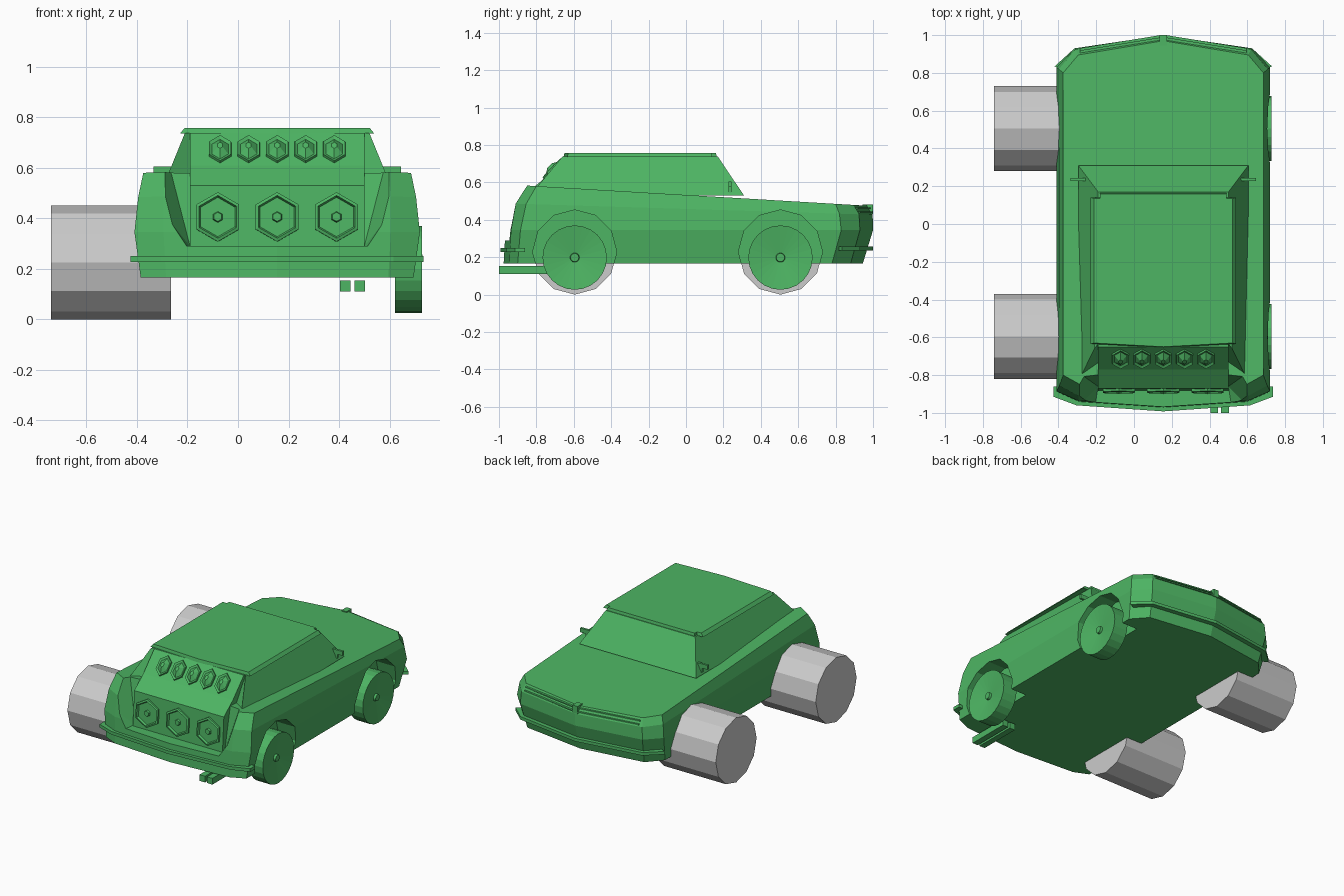
import bpy, bmesh, math
from mathutils import Vector

if "Cube" in bpy.data.objects:
    bpy.data.objects.remove(bpy.data.objects["Cube"])

CX = 0.155  # centre line of the car


def material(name, rgb):
    m = bpy.data.materials.new(name)
    m.diffuse_color = (*rgb, 1)
    m.use_nodes = True
    m.node_tree.nodes["Principled BSDF"].inputs["Base Color"].default_value = m.diffuse_color
    return m


GREEN = material("green", (0.075, 0.46, 0.125))
GREY = material("light grey", (0.6, 0.6, 0.6))


def finish(name, bm, mat=GREEN, loc=(0, 0, 0), rot=(0, 0, 0), scale=(1, 1, 1)):
    bmesh.ops.remove_doubles(bm, verts=bm.verts, dist=1e-5)
    bmesh.ops.recalc_face_normals(bm, faces=bm.faces)
    me = bpy.data.meshes.new(name)
    bm.to_mesh(me)
    bm.free()
    me.materials.append(mat)
    ob = bpy.data.objects.new(name, me)
    ob.location = (CX + loc[0], loc[1], loc[2])
    ob.rotation_euler = rot
    ob.scale = scale
    bpy.context.collection.objects.link(ob)
    return ob


def loft(name, rings, mat=GREEN, **kw):
    """Join closed rings of points and cap both ends."""
    bm = bmesh.new()
    vs = [[bm.verts.new(p) for p in r] for r in rings]
    n = len(vs[0])
    for a, b in zip(vs, vs[1:]):
        for i in range(n):
            j = (i + 1) % n
            bm.faces.new((a[i], a[j], b[j], b[i]))
    bm.faces.new(vs[0])
    bm.faces.new(vs[-1])
    return finish(name, bm, mat, **kw)


def both(half):
    """Mirror a half outline (first and last point on the centre line)."""
    return half + [(-x, y) for x, y in half[-2:0:-1]]


def ring(half, z):
    return [(x, y, z(y) if callable(z) else z) for x, y in both(half)]


def prism(name, pts, lo, hi, axis='z', **kw):
    put = (lambda p, h: (p[0], p[1], h)) if axis == 'z' else (lambda p, h: (h, p[0], p[1]))
    return loft(name, [[put(p, h) for p in pts] for h in (lo, hi)], **kw)


def box(name, x0, x1, y0, y1, z0, z1):
    return prism(name, [(x0, y0), (x1, y0), (x1, y1), (x0, y1)], z0, z1)


def lathe(name, profile, n, mat=GREEN, **kw):
    """Turn (radius, height) points about local z."""
    off = math.pi / 6
    rings = [[(max(r, 1e-3) * math.cos(off + k * math.tau / n),
               max(r, 1e-3) * math.sin(off + k * math.tau / n), h) for k in range(n)]
             for r, h in profile]
    return loft(name, rings, mat, **kw)


def cut(ob, cutter):
    m = ob.modifiers.new("cut", 'BOOLEAN')
    m.operation = 'DIFFERENCE'
    m.solver = 'EXACT'
    m.object = cutter
    bpy.context.view_layer.objects.active = ob
    bpy.ops.object.modifier_apply(modifier=m.name)
    bpy.data.objects.remove(cutter)


# Main body: outlines stacked from sill to sloping deck
body = loft("body", [
    ring([(0, .945), (.45, .88), (.54, .78), (.54, -.90), (.44, -.945), (0, -.975)], .165),
    ring([(0, 1.0), (.47, .93), (.565, .83), (.565, -.885), (.45, -.935), (0, -.965)], .345),
    ring([(0, .998), (.465, .925), (.553, .82), (.55, -.855), (.45, -.91), (0, -.935)],
         lambda y: .458 - .031 * y),
    ring([(0, .97), (.45, .895), (.53, .80), (.53, -.80), (.44, -.85), (0, -.86)],
         lambda y: .5326 - .0593 * y)])

# Flared recess in the tail
bm = bmesh.new()
for x, y, z in [(.345, -.86, .29), (.345, -.85, .54), (.345, -.79, .62), (.37, -1.02, .29),
                (.47, -1.02, .44), (.50, -1.02, .48), (.50, -1.02, .65), (.43, -.80, .62)]:
    for s in (1, -1):
        bm.verts.new((s * x, y, z))
bmesh.ops.convex_hull(bm, input=bm.verts)
cut(body, finish("tail_cutter", bm))

# Wheel arches, wheels, and the loose grey cylinders opposite
for label, y in (("front", -.595), ("back", .505)):
    arch = [(.225, 0), (.225, .475)]
    turn = (0, math.pi / 2, 0)
    cut(body, lathe("arch_cutter", arch, 12, loc=(.42, y, .228), rot=turn))
    lathe(label + "_wheel", [(0, 0), (.172, 0), (.172, .106), (.025, .085), (.022, .1), (0, .1)],
          24, loc=(.467, y, .198), rot=turn)
    lathe(label + "_cylinder", arch, 12, GREY, loc=(-.895, y, .225), rot=turn)

# Cabin with rear corner fins, and the overhanging roof
loft("cabin", [
    ring([(0, .31), (.45, .31), (.45, -.835), (.345, -.76), (0, -.76)], .53),
    ring([(0, .17), (.345, .17), (.365, -.66), (.335, -.62), (0, -.62)], .738)])
loft("roof", [
    ring([(0, .165), (.335, .165), (.335, .14), (.385, .14), (.385, -.635), (0, -.655)], .735),
    ring([(0, .16), (.335, .16), (.335, .135), (.367, .135), (.367, -.63), (0, -.65)], .757)])

# Tail panel, shelf and rear window in one profile
prism("tail_panel", [(-.885, .288), (-.87, .53), (-.77, .61), (-.65, .737), (-.5, .737), (-.5, .288)],
      -.345, .345, 'x')

# Hexagonal lamps: three large below, five small on the window
for i in (-1, 0, 1):
    lathe("tail_lamp", [(0, -.01), (.098, -.01), (.098, .012), (.085, .016), (.078, .003),
                        (.022, .003), (.018, .014), (0, .014)], 6,
          loc=(i * .235, -.878, .405), rot=(math.radians(86.5), 0, 0))
for i in range(-2, 3):
    lathe("window_lamp", [(0, -.01), (.053, -.01), (.05, .01), (.038, .003), (.012, .025), (0, .025)],
          6, loc=(i * .113, -.712, .672), rot=(math.radians(46.5), 0, 0), scale=(1, 1.4, 1))

# Bumper strips at both ends
prism("back_bumper", both([(0, 1.0), (.47, .93), (.575, .835), (.5, .80), (0, .85)]), .235, .256)
prism("front_bumper", both([(0, -.992), (.46, -.96), (.58, -.915), (.58, -.86), (.5, -.86), (0, -.90)]),
      .228, .25)

# Grille bars and centre nub on the nose
for s in (1, -1):
    for z in (.437, .458):
        d = .012 if z > .44 else 0
        prism("grille_bar", [(s * .02, .999 - d), (s * .44, .931 - d), (s * .44, .86), (s * .02, .92)],
              z, z + .008)
    # Side mirrors
    box("mirror", *sorted((s * .40, s * .49)), .228, .243, .575, .605)
    box("mirror_arm", *sorted((s * .40, s * .45)), .228, .243, .545, .58)
box("nose_nub", -.02, .02, .945, 1.0, .43, .483)

# Twin exhaust
for x in (.27, .327):
    box("exhaust", x - .021, x + .021, -1.0, -.70, .11, .153)
